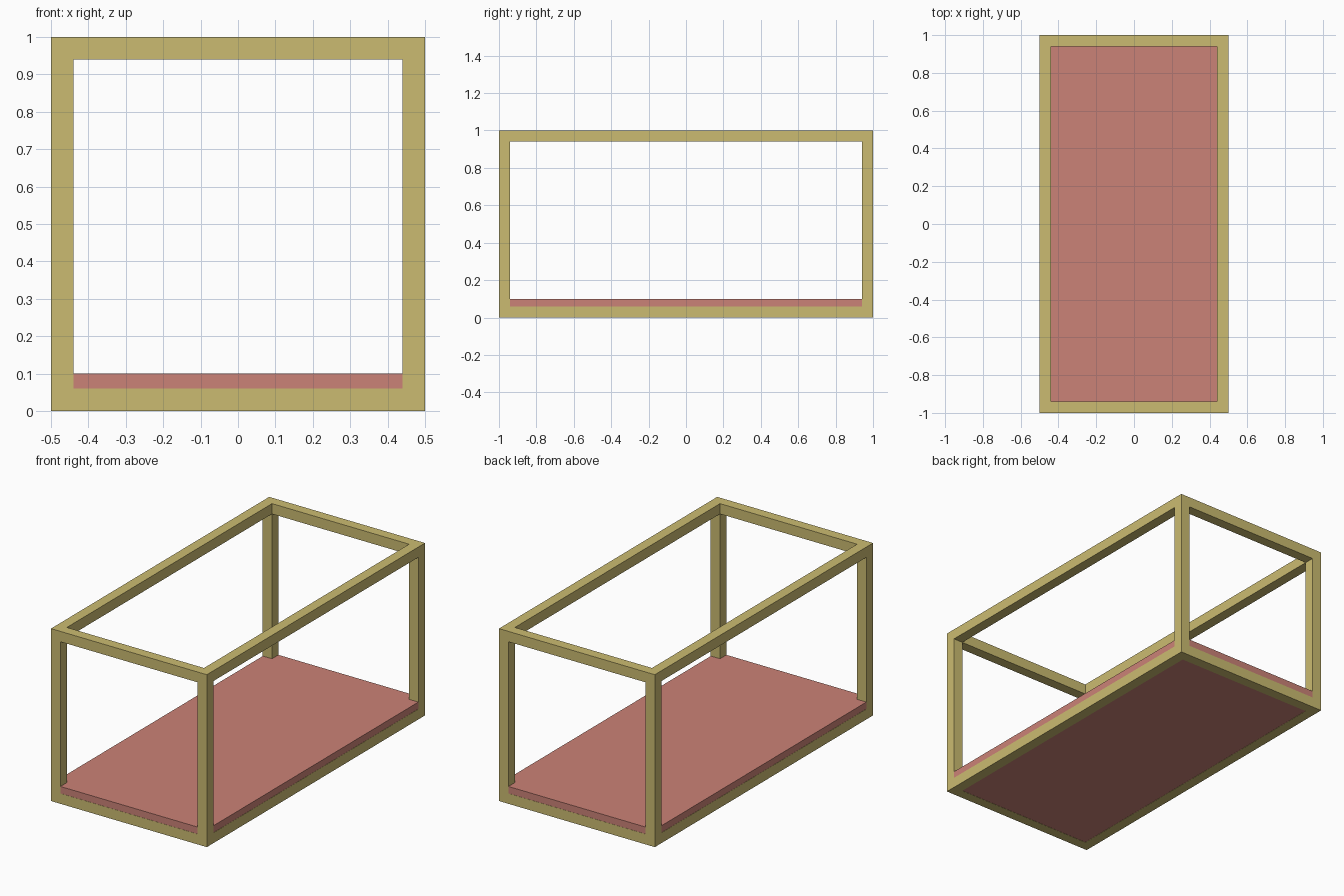
import bpy

if "Cube" in bpy.data.objects:
    bpy.data.objects.remove(bpy.data.objects["Cube"])

W, L, H = 1.0, 2.0, 1.0   # overall width (x), length (y), height (z)
T = 0.06                  # square bar thickness
FLOOR_TOP = 0.10
GAP = 0.001               # keeps the floor slab just inside the frame skin


def material(name, color):
    mat = bpy.data.materials.new(name)
    mat.diffuse_color = (*color, 1.0)
    mat.use_nodes = True
    mat.node_tree.nodes["Principled BSDF"].inputs["Base Color"].default_value = mat.diffuse_color
    return mat


olive = material("olive_yellow", (0.60, 0.50, 0.165))
red = material("dusty_red", (0.60, 0.225, 0.184))


def box(name, center, size, mat):
    bpy.ops.mesh.primitive_cube_add(size=1, location=center)
    obj = bpy.context.object
    obj.name = name
    obj.scale = size
    bpy.ops.object.transform_apply(location=False, rotation=False, scale=True)
    obj.data.materials.append(mat)
    return obj


# Bar centre lines
px, py = (W - T) / 2, (L - T) / 2
sides_x = (("left", -px), ("right", px))
sides_y = (("front", -py), ("back", py))
levels = (("bottom", T / 2), ("top", H - T / 2))

# Corner posts
for xn, x in sides_x:
    for yn, y in sides_y:
        box(f"{yn}_{xn}_post", (x, y, H / 2), (T, T, H), olive)

# Rails fitted between the posts
for zn, z in levels:
    for xn, x in sides_x:
        box(f"{zn}_{xn}_rail", (x, 0, z), (T, L - 2 * T, T), olive)
    for yn, y in sides_y:
        box(f"{zn}_{yn}_rail", (0, y, z), (W - 2 * T, T, T), olive)

# Floor slab resting through the bottom of the frame
box("floor", (0, 0, (FLOOR_TOP + GAP) / 2),
    (W - 2 * GAP, L - 2 * GAP, FLOOR_TOP - GAP), red)
